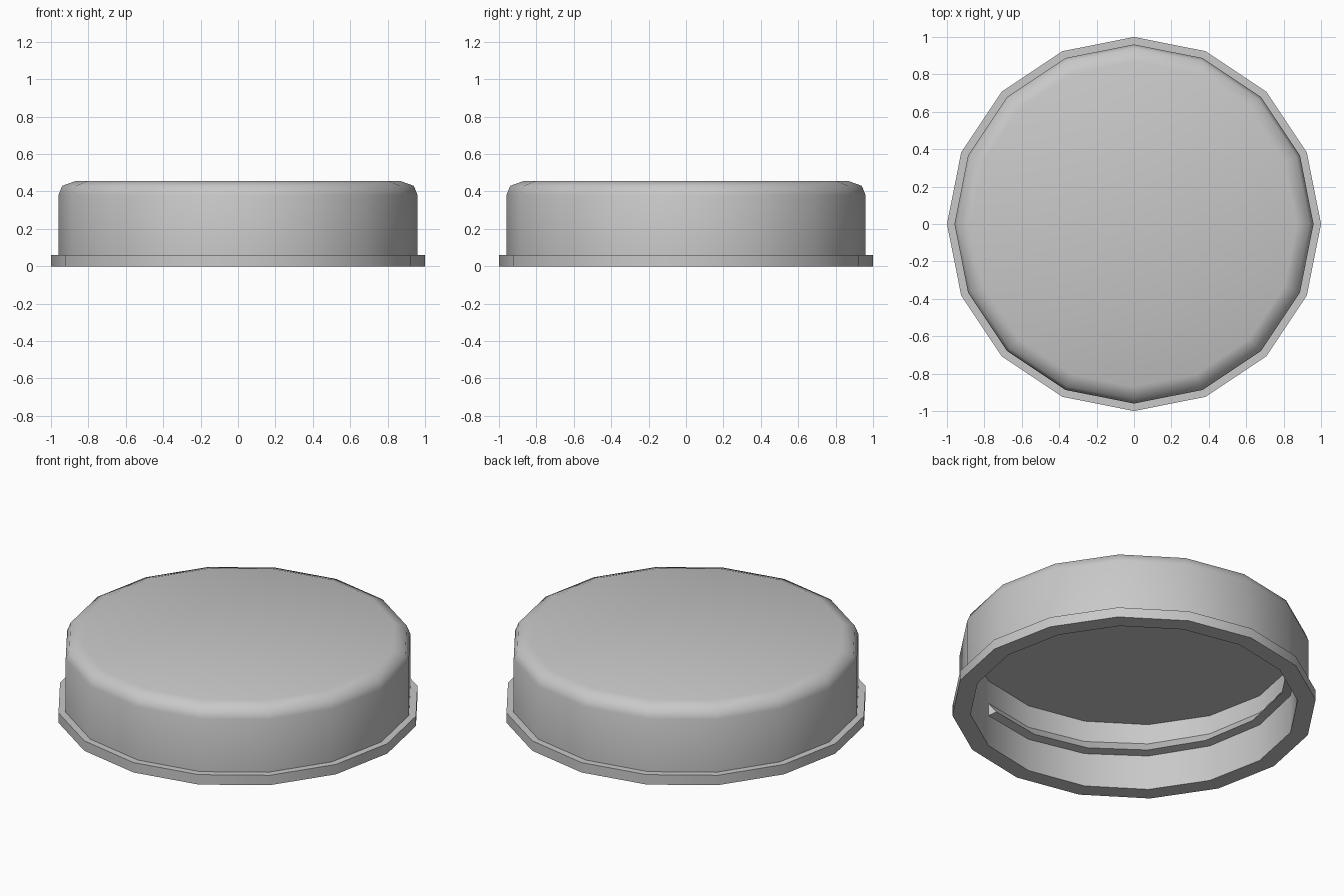
import bpy, bmesh
from math import sin, cos, radians

SIDES = 16
STEP = radians(360 / SIDES)

cube = bpy.data.objects.get("Cube")
if cube:
    bpy.data.objects.remove(cube, do_unlink=True)

grey = bpy.data.materials.new("plain grey")
grey.use_nodes = True
grey.diffuse_color = (0.58, 0.58, 0.58, 1)
grey.node_tree.nodes["Principled BSDF"].inputs["Base Color"].default_value = grey.diffuse_color


def ring(bm, profile, turn, lift=0.0):
    """One copy of a radius/height profile turned about z."""
    return [bm.verts.new((r * cos(turn), r * sin(turn), z + lift)) for r, z in profile]


def bridge(bm, a, b, closed):
    n = len(a)
    for i in range(n if closed else n - 1):
        j = (i + 1) % n
        bm.faces.new((a[i], b[i], b[j], a[j]))


def finish(bm, name):
    bmesh.ops.recalc_face_normals(bm, faces=bm.faces)
    mesh = bpy.data.meshes.new(name)
    bm.to_mesh(mesh)
    bm.free()
    mesh.materials.append(grey)
    obj = bpy.data.objects.new(name, mesh)
    bpy.context.collection.objects.link(obj)
    bpy.ops.object.select_all(action='DESELECT')
    obj.select_set(True)
    bpy.context.view_layer.objects.active = obj
    bpy.ops.object.shade_smooth_by_angle(angle=radians(60))
    return obj


# Lid shell: ceiling, inner wall, bottom rim, flange, outer wall, rounded shoulder, top
shell = [(0.9, 0.41), (0.9, 0), (1, 0), (1, 0.06), (0.96, 0.06),
         (0.96, 0.38), (0.94, 0.43), (0.87, 0.455)]
bm = bmesh.new()
rings = [ring(bm, shell, i * STEP) for i in range(SIDES)]
for i in range(SIDES):
    bridge(bm, rings[i], rings[(i + 1) % SIDES], False)
bm.faces.new([r[0] for r in rings])
bm.faces.new([r[-1] for r in rings])
finish(bm, "lid_shell")

# Inner thread: a wedge-shaped ridge climbing gently round half of the inner wall
wedge = [(0.902, 0.19), (0.85, 0.2), (0.902, 0.27)]
bm = bmesh.new()
turns = [ring(bm, wedge, -(i + 3) * STEP, i * 0.007) for i in range(SIDES // 2 + 1)]
for a, b in zip(turns, turns[1:]):
    bridge(bm, a, b, True)
bm.faces.new(turns[0])
bm.faces.new(turns[-1])
finish(bm, "inner_thread")
